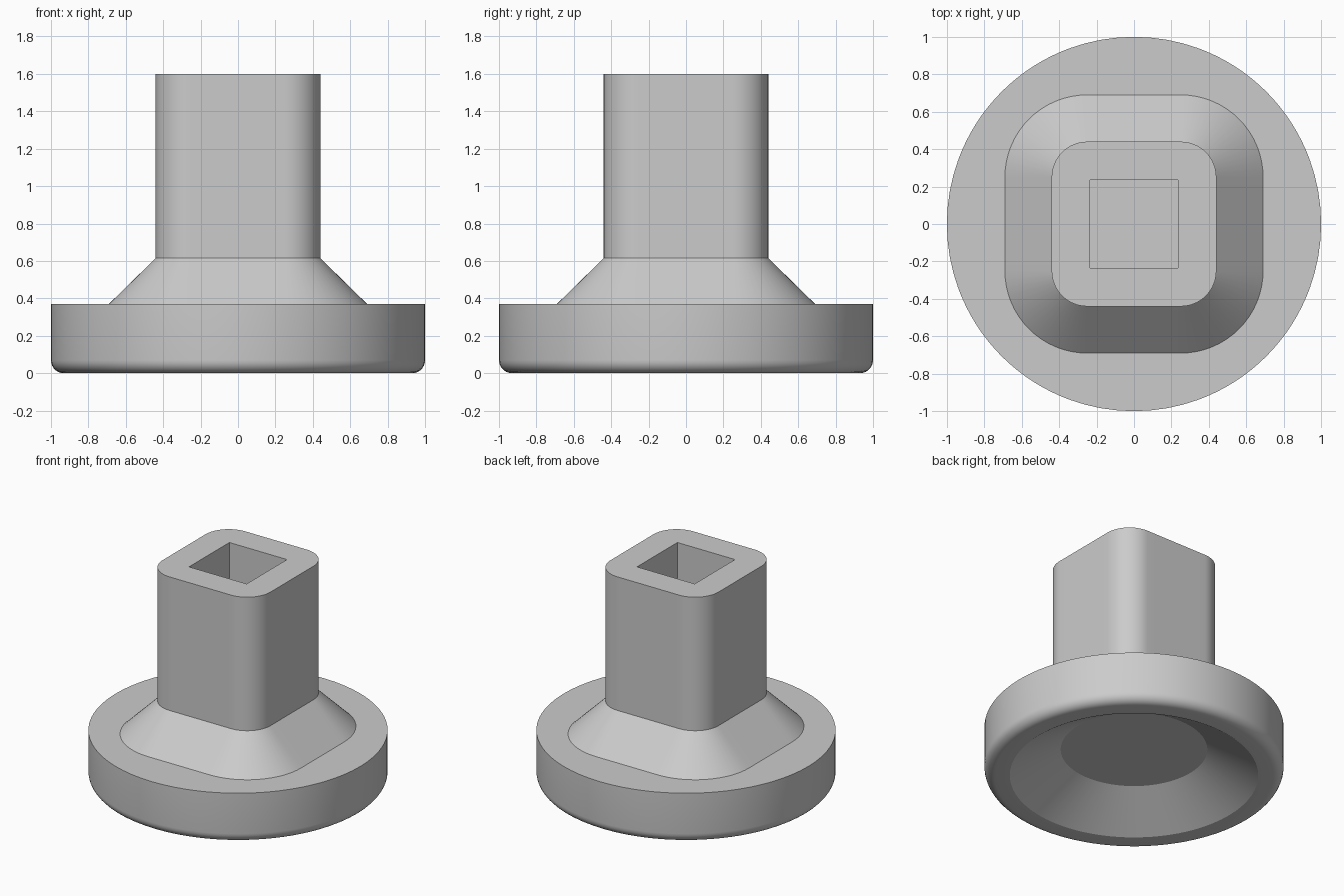
import bpy
import bmesh
import math
from mathutils import Vector

cube = bpy.data.objects.get("Cube")
if cube:
    bpy.data.objects.remove(cube, do_unlink=True)

grey = bpy.data.materials.new("plain grey")
grey.use_nodes = True
colour = (0.6, 0.6, 0.6, 1)
grey.diffuse_color = colour
grey.node_tree.nodes["Principled BSDF"].inputs["Base Color"].default_value = colour

FLAT = 0.25          # half length of the straight sides of the stem
ARC_STEPS = 16       # even, so each corner has a point on its diagonal
SIDE_STEPS = 8


def rounded(half):
    """Rounded square; every size shares the same corner centres."""
    pts = []
    for q in range(4):
        turn = q * math.pi / 2
        sx, sy = ((1, 1), (-1, 1), (-1, -1), (1, -1))[q]
        centre = Vector((sx * FLAT, sy * FLAT))
        for i in range(ARC_STEPS + 1):
            a = turn + i / ARC_STEPS * math.pi / 2
            pts.append(centre + (half - FLAT) * Vector((math.cos(a), math.sin(a))))
        # points along the straight side up to the next corner
        along = Vector((math.cos(turn + math.pi), math.sin(turn + math.pi)))
        last = pts[-1]
        for i in range(1, SIDE_STEPS):
            pts.append(last + along * (2 * FLAT * i / SIDE_STEPS))
    return pts


GUIDE = rounded(0.69)


def circle(radius):
    return [p.normalized() * radius for p in GUIDE]


def square(half):
    return [p * (half / max(abs(p.x), abs(p.y))) for p in GUIDE]


# Conical recess underneath, then the base disc with a rounded lower edge
rings = [(circle(0.49), 0.2), (circle(0.83), 0)]
FILLET = 0.07
for i in range(8):
    a = i / 7 * math.pi / 2
    rings.append((circle(1 - FILLET + FILLET * math.sin(a)), FILLET * (1 - math.cos(a))))
rings.append((circle(1), 0.37))

# Sloping collar, stem and square socket
rings += [(rounded(0.69), 0.37), (rounded(0.44), 0.615), (rounded(0.44), 1.6),
          (square(0.235), 1.6), (square(0.235), 0.62)]

# Skin the rings into one closed body
bm = bmesh.new()
loops = [[bm.verts.new((p.x, p.y, z)) for p in pts] for pts, z in rings]
count = len(GUIDE)
for low, high in zip(loops, loops[1:]):
    for i in range(count):
        j = (i + 1) % count
        bm.faces.new((low[i], low[j], high[j], high[i]))
bm.faces.new(loops[0])
bm.faces.new(loops[-1])
bmesh.ops.recalc_face_normals(bm, faces=bm.faces)

mesh = bpy.data.meshes.new("socket_foot")
bm.to_mesh(mesh)
bm.free()
mesh.materials.append(grey)
foot = bpy.data.objects.new("socket_foot", mesh)
bpy.context.collection.objects.link(foot)

bpy.ops.object.select_all(action="DESELECT")
foot.select_set(True)
bpy.context.view_layer.objects.active = foot
bpy.ops.object.shade_smooth_by_angle(angle=math.radians(30))
